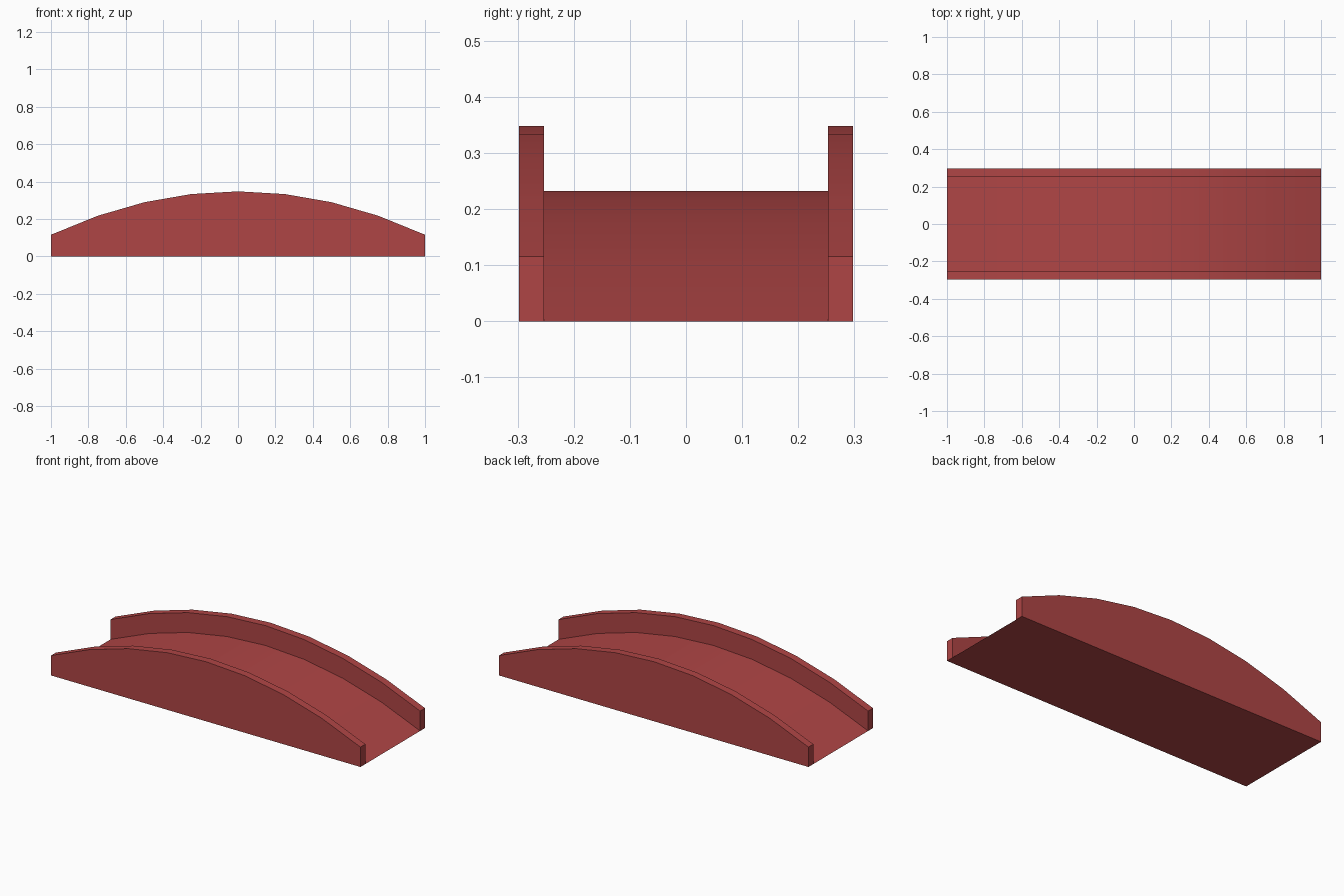
import bpy
import bmesh

if "Cube" in bpy.data.objects:
    bpy.data.objects.remove(bpy.data.objects["Cube"], do_unlink=True)

RISE, WALL, INNER, OUTER, SEGMENTS = 0.232, 0.116, 0.253, 0.298, 8

red = bpy.data.materials.new("brick_red")
red.use_nodes = True
colour = (0.43, 0.06, 0.06, 1)
red.diffuse_color = colour
red.node_tree.nodes["Principled BSDF"].inputs["Base Color"].default_value = colour


def arch(lift):
    """Flat-bottomed parabolic arch outline, raised by lift."""
    xs = [-1 + 2 * i / SEGMENTS for i in range(SEGMENTS + 1)]
    outline = [(x, RISE * (1 - x * x) + lift) for x in xs]
    if lift > 0:
        outline += [(1, 0), (-1, 0)]
    return outline


def extrude_profile(name, outline, y0, y1):
    bm = bmesh.new()
    face = bm.faces.new([bm.verts.new((x, y0, z)) for x, z in outline])
    result = bmesh.ops.extrude_face_region(bm, geom=[face])
    moved = [v for v in result["geom"] if isinstance(v, bmesh.types.BMVert)]
    bmesh.ops.translate(bm, verts=moved, vec=(0, y1 - y0, 0))
    bmesh.ops.recalc_face_normals(bm, faces=bm.faces)
    mesh = bpy.data.meshes.new(name)
    bm.to_mesh(mesh)
    bm.free()
    mesh.materials.append(red)
    obj = bpy.data.objects.new(name, mesh)
    bpy.context.collection.objects.link(obj)
    bpy.ops.object.select_all(action="DESELECT")
    obj.select_set(True)
    bpy.context.view_layer.objects.active = obj
    bpy.ops.object.shade_smooth_by_angle()


# Arched walkway between two raised side walls
extrude_profile("bridge_deck", arch(0), -INNER, INNER)
extrude_profile("front_wall", arch(WALL), -OUTER, -INNER)
extrude_profile("back_wall", arch(WALL), INNER, OUTER)
